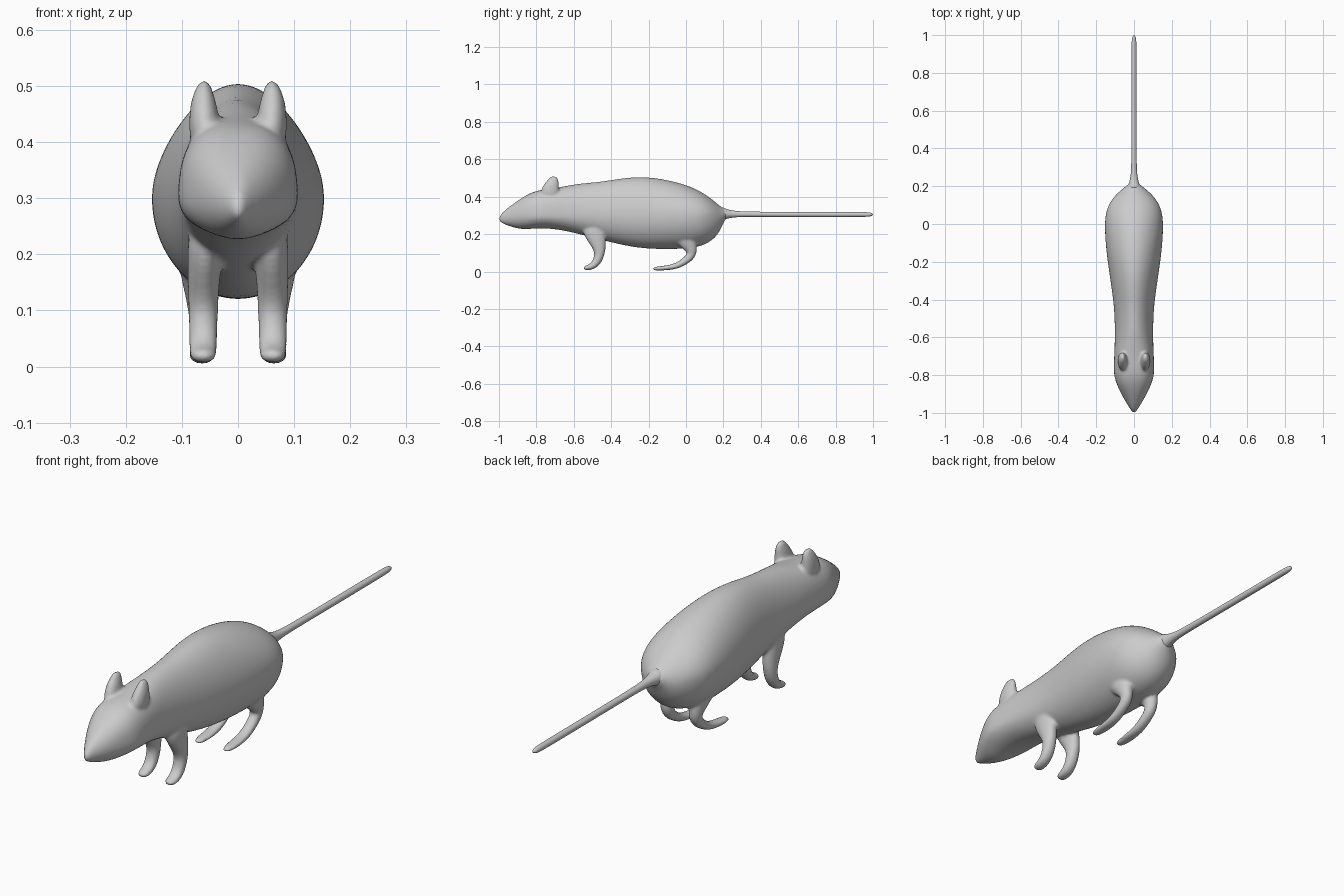
import bpy, bmesh, math
from mathutils import Vector

if "Cube" in bpy.data.objects:
    bpy.data.objects.remove(bpy.data.objects["Cube"])

grey = bpy.data.materials.new("soft grey")
grey.use_nodes = True
colour = (0.6, 0.6, 0.6, 1)
grey.diffuse_color = colour
grey.node_tree.nodes["Principled BSDF"].inputs["Base Color"].default_value = colour


def skin(bm, rings):
    """Join matching rings of points into a closed tube."""
    loops = [[bm.verts.new(p) for p in ring] for ring in rings]
    count = len(loops[0])
    for a, b in zip(loops, loops[1:]):
        for i in range(count):
            j = (i + 1) % count
            bm.faces.new((a[i], a[j], b[j], b[i]))
    bm.faces.new(loops[0][::-1])
    bm.faces.new(loops[-1])


def signed_power(value, power):
    return math.copysign(abs(value) ** power, value)


def torso_ring(y, width, top, bottom, sides=24):
    """Cross-section that is boxy on the skull and rounder elsewhere."""
    middle = 0.3 if -0.9 < y < 0.18 else (top + bottom) / 2
    upper = 2.5 if -0.9 < y < -0.6 else 1.9
    ring = []
    for i in range(sides):
        a = math.tau * i / sides
        c, s = math.cos(a), math.sin(a)
        power = 2 / (upper if s > 0 else 2)
        height = top - middle if s > 0 else middle - bottom
        ring.append((width * signed_power(c, power), y,
                     middle + height * signed_power(s, power)))
    return ring


def limb(bm, path, sides=12):
    """Sweep oval rings along a path of (x, y, z, depth radius, side radius)."""
    points = [Vector(p[:3]) for p in path]
    rings = []
    for i, p in enumerate(path):
        along = points[min(i + 1, len(path) - 1)] - points[max(i - 1, 0)]
        across = Vector((1, 0, 0))
        depth = along.cross(across).normalized()
        ring = []
        for k in range(sides):
            a = math.tau * k / sides
            ring.append(points[i] + across * (p[4] * math.cos(a))
                        + depth * (p[3] * math.sin(a)))
        rings.append(ring)
    skin(bm, rings)


def make_object(name, bm):
    bmesh.ops.recalc_face_normals(bm, faces=bm.faces)
    mesh = bpy.data.meshes.new(name)
    bm.to_mesh(mesh)
    bm.free()
    mesh.materials.append(grey)
    mesh.shade_smooth()
    obj = bpy.data.objects.new(name, mesh)
    bpy.context.collection.objects.link(obj)
    sub = obj.modifiers.new("rounding", "SUBSURF")
    sub.levels = sub.render_levels = 2
    return obj


# Head and torso: y, half width, top, bottom
torso = [
    (-1, .008, .292, .268), (-.98, .02, .32, .255), (-.93, .052, .358, .236),
    (-.87, .083, .4, .223), (-.81, .108, .432, .23), (-.74, .108, .442, .23),
    (-.67, .104, .452, .222), (-.58, .102, .472, .202), (-.46, .104, .48, .17),
    (-.35, .118, .5, .142), (-.24, .135, .51, .122), (-.12, .151, .497, .117),
    (0, .158, .466, .12), (.08, .148, .43, .132), (.14, .113, .387, .163),
    (.18, .07, .352, .21), (.205, .036, .334, .272), (.22, .024, .326, .286),
]
body = bmesh.new()
skin(body, [torso_ring(*row) for row in torso])

# Legs and ears, repeated on both sides
front_leg = [
    (.055, -.5, .26, .07, .035), (.06, -.485, .19, .058, .032),
    (.062, -.458, .12, .034, .028), (.062, -.467, .07, .027, .027),
    (.062, -.488, .035, .022, .027), (.062, -.52, .02, .016, .026),
    (.062, -.55, .017, .012, .02),
]
hind_leg = [
    (.075, -.03, .23, .07, .04), (.07, 0, .17, .055, .035),
    (.066, .03, .12, .036, .028), (.064, .03, .085, .027, .024),
    (.064, -.005, .055, .021, .024), (.064, -.05, .028, .017, .025),
    (.064, -.11, .018, .013, .026), (.064, -.185, .014, .011, .02),
]
ear = [
    (.058, -.73, .39, .06, .03), (.06, -.725, .44, .05, .029),
    (.062, -.712, .475, .036, .023), (.061, -.705, .498, .025, .014),
    (.06, -.703, .51, .014, .008),
]
for side in (-1, 1):
    for part in (front_leg, hind_leg, ear):
        limb(body, [(side * row[0], *row[1:]) for row in part])

# Fuse the parts into one soft skin
body = make_object("body", body)
fuse = body.modifiers.new("fuse", "REMESH")
fuse.mode = "VOXEL"
fuse.voxel_size = 0.006
fuse.use_smooth_shade = True
soften = body.modifiers.new("soften", "SMOOTH")
soften.factor = 0.5
soften.iterations = 10

# Tail: y, height, radius
tail = bmesh.new()
limb(tail, [(0, y, z, r, r) for y, z, r in (
    (.18, .308, .045), (.21, .308, .029), (.25, .307, .018), (.32, .306, .014),
    (.6, .305, .014), (.95, .305, .014), (.985, .305, .012), (1, .305, .004))])
make_object("tail", tail)
